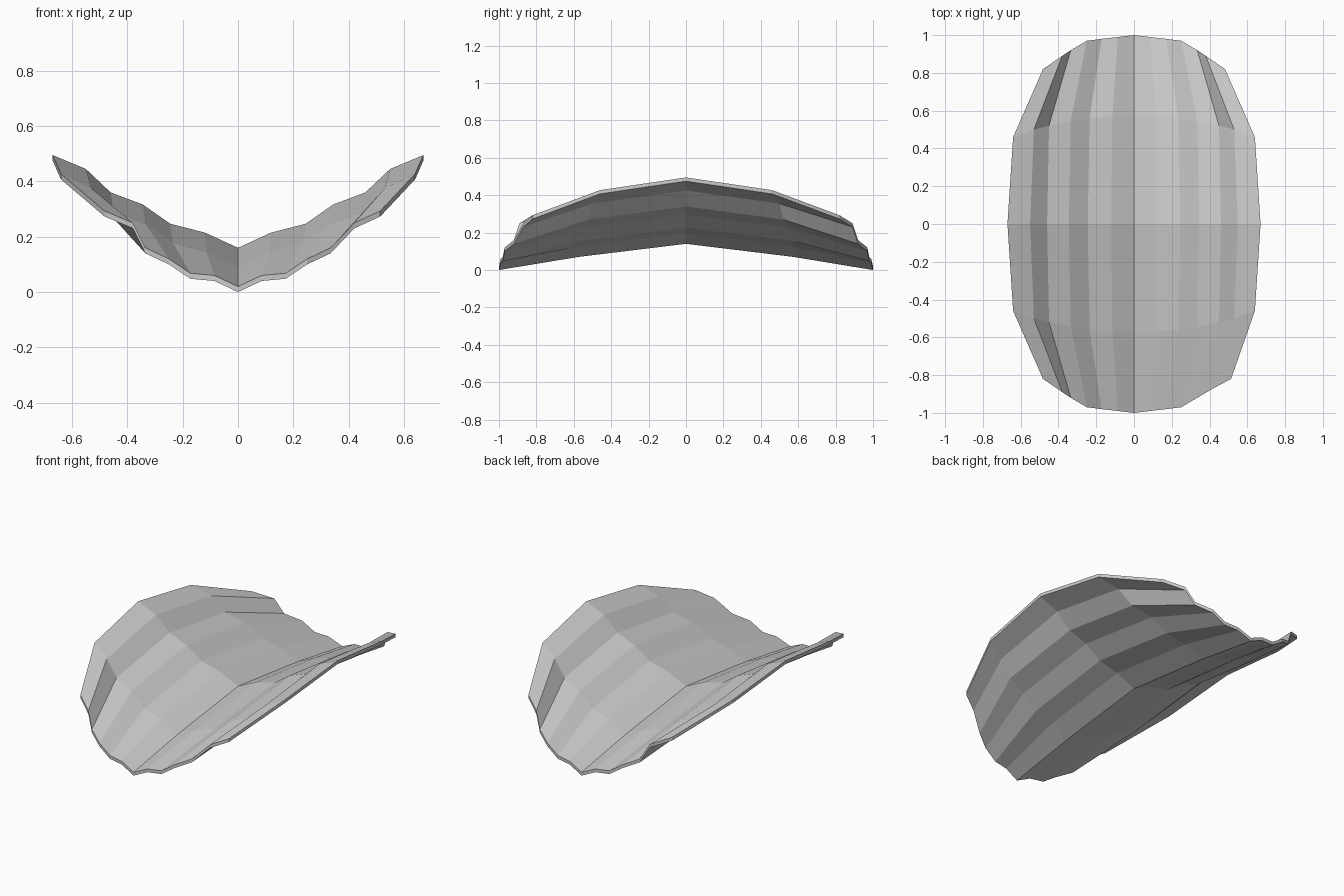
import bpy, bmesh

if "Cube" in bpy.data.objects:
    bpy.data.objects.remove(bpy.data.objects["Cube"])

T = 0.02  # shell thickness (vertical)

# Half cross-sections from the central crease out to the rim: (x, y, z of top surface)
middle = [(0, 0, .16), (.12, 0, .215), (.245, 0, .247), (.345, 0, .317),
          (.46, 0, .36), (.55, 0, .445), (.67, 0, .495)]
quarter = [(0, .575, .09), (.115, .57, .145), (.235, .56, .178), (.335, .545, .247),
           (.45, .52, .29), (.53, .50, .375), (.64, .46, .427)]
tip = [(0, 1, .02), (.085, .99, .06), (.172, .98, .068), (.25, .97, .12),
       (.335, .92, .16), (.38, .89, .25), (.482, .82, .293)]
# The front right corner is slightly fuller than the other three
full_tip = tip[:5] + [(.42, .87, .25), (.514, .82, .293)]


def row(right, left, sy):
    """Full-width row, left rim to right rim."""
    return ([(-x, sy * y, z) for x, y, z in reversed(left[1:])]
            + [(x, sy * y, z) for x, y, z in right])


rows = [row(full_tip, tip, -1), row(quarter, quarter, -1), row(middle, middle, 1),
        row(quarter, quarter, 1), row(tip, tip, 1)]

# Curved, ribbed shell
bm = bmesh.new()
top = [[bm.verts.new(p) for p in r] for r in rows]
bot = [[bm.verts.new((x, y, z - T)) for x, y, z in r] for r in rows]
n, m = len(rows), len(rows[0])
for i in range(n - 1):
    for j in range(m - 1):
        for g in (top, bot):
            q = [g[i][j], g[i][j + 1], g[i + 1][j + 1], g[i + 1][j]]
            bm.faces.new(q if g is top else q[::-1])

# Rim wall joining the top and bottom skins
loop = ([(0, j) for j in range(m)] + [(i, m - 1) for i in range(1, n)]
        + [(n - 1, j) for j in range(m - 2, -1, -1)] + [(i, 0) for i in range(n - 2, 0, -1)])
for (a, b), (c, d) in zip(loop, loop[1:] + loop[:1]):
    bm.faces.new([top[a][b], bot[a][b], bot[c][d], top[c][d]])
bmesh.ops.recalc_face_normals(bm, faces=bm.faces)

mesh = bpy.data.meshes.new("curved_shell")
bm.to_mesh(mesh)
bm.free()
bpy.context.collection.objects.link(bpy.data.objects.new("curved_shell", mesh))
